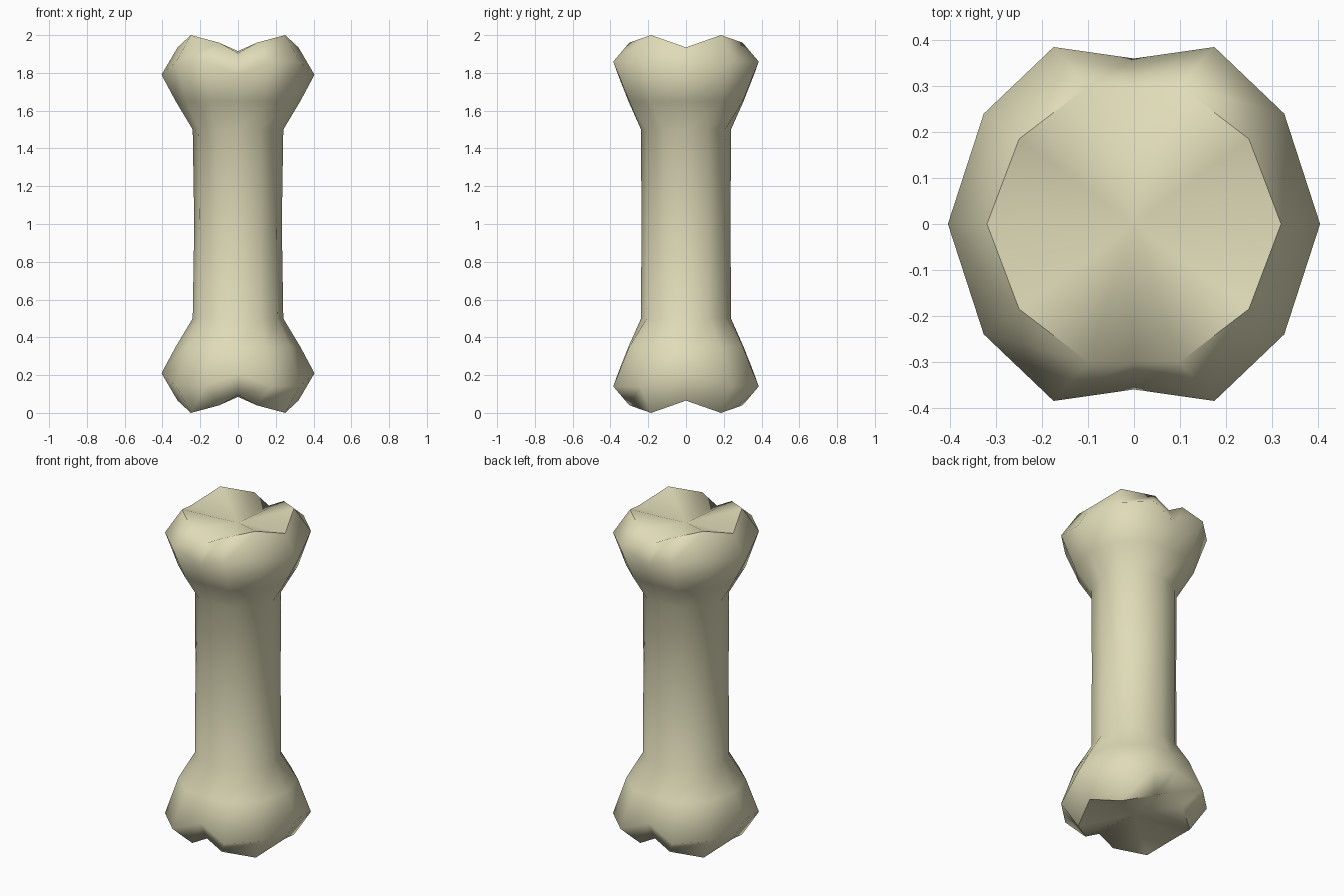
import bpy, bmesh
from math import radians

if "Cube" in bpy.data.objects:
    bpy.data.objects.remove(bpy.data.objects["Cube"])

# Quarter cross-sections from +x round to +y: (x, y, z), upper half of the bone
QUARTERS = [
    [(.232, 0, 1.0), (.205, .12, 1.0), (.12, .206, 1.0), (0, .236, 1.0)],         # shaft middle
    [(.24, 0, 1.5), (.208, .12, 1.5), (.12, .208, 1.5), (0, .238, 1.5)],          # shaft end
    [(.33, 0, 1.65), (.275, .185, 1.65), (.145, .30, 1.65), (0, .305, 1.65)],     # flare
    [(.405, 0, 1.79), (.327, .24, 1.86), (.175, .385, 1.86), (0, .36, 1.79)],     # widest
    [(.32, 0, 1.935), (.25, .185, 2.0), (.10, .30, 1.96), (0, .30, 1.905)],       # knob tops
]
CENTRE_Z = 1.915


def full_ring(quarter):
    """Mirror a four-point quarter into a twelve-point ring."""
    half = quarter + [(-x, y, z) for x, y, z in quarter[-2::-1]]
    return half + [(x, -y, z) for x, y, z in half[-2:0:-1]]


def flip(ring):
    return [(x, y, 2 - z) for x, y, z in ring]


# Stack of rings: lower knobs, shaft, upper knobs
upper = [full_ring(q) for q in QUARTERS]
rings = [flip(r) for r in upper[:0:-1]] + upper

bm = bmesh.new()
loops = [[bm.verts.new(p) for p in ring] for ring in rings]
n = len(loops[0])
for low, high in zip(loops, loops[1:]):
    for i in range(n):
        j = (i + 1) % n
        bm.faces.new((low[i], low[j], high[j], high[i]))

# Dished ends between the knobs
for loop, z in ((loops[0], 2 - CENTRE_Z), (loops[-1], CENTRE_Z)):
    c = bm.verts.new((0, 0, z))
    for i in range(n):
        bm.faces.new((loop[i], loop[(i + 1) % n], c))

bmesh.ops.recalc_face_normals(bm, faces=bm.faces[:])
mesh = bpy.data.meshes.new("bone")
bm.to_mesh(mesh)
bm.free()

bone = bpy.data.objects.new("bone", mesh)
bpy.context.collection.objects.link(bone)

# Ivory colour and smooth shading
ivory = bpy.data.materials.new("ivory")
ivory.diffuse_color = (.74, .71, .48, 1)
ivory.use_nodes = True
ivory.node_tree.nodes["Principled BSDF"].inputs["Base Color"].default_value = ivory.diffuse_color
mesh.materials.append(ivory)
bpy.context.view_layer.objects.active = bone
bone.select_set(True)
bpy.ops.object.shade_smooth_by_angle(angle=radians(60))
